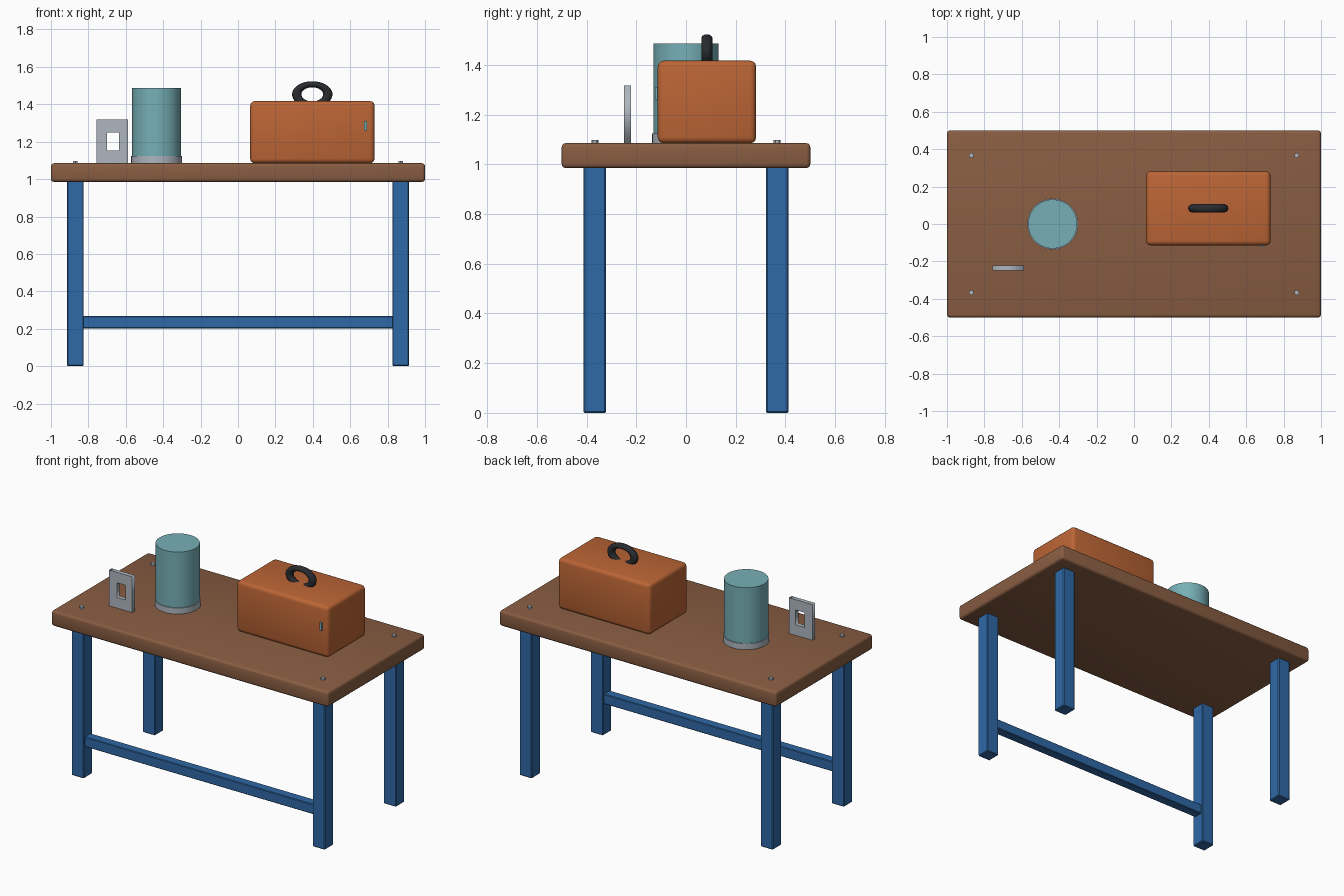
import bpy
import math

if "Cube" in bpy.data.objects:
    bpy.data.objects.remove(bpy.data.objects["Cube"])


def material(name, r, g, b):
    m = bpy.data.materials.new(name)
    m.diffuse_color = (r, g, b, 1)
    m.use_nodes = True
    m.node_tree.nodes["Principled BSDF"].inputs["Base Color"].default_value = m.diffuse_color
    return m


WOOD = material("brown wood", 0.25, 0.11, 0.055)
BLUE = material("blue paint", 0.028, 0.14, 0.38)
ORANGE = material("orange paint", 0.50, 0.13, 0.036)
TEAL = material("teal paint", 0.18, 0.43, 0.47)
STEEL = material("grey steel", 0.42, 0.47, 0.52)
BLACK = material("black rubber", 0.022, 0.024, 0.028)


def finish(name, mat, bevel=0, segments=2, smooth=True):
    ob = bpy.context.object
    ob.name = name
    ob.data.materials.append(mat)
    if bevel:
        mod = ob.modifiers.new("bevel", 'BEVEL')
        mod.width = bevel
        mod.segments = segments
        bpy.ops.object.modifier_apply(modifier=mod.name)
    if smooth:
        bpy.ops.object.shade_smooth_by_angle(angle=math.radians(35))
    return ob


def box(name, lo, hi, mat, bevel=0, segments=2):
    """Box between two corners, with rounded edges."""
    bpy.ops.mesh.primitive_cube_add(size=1, location=[(a + b) / 2 for a, b in zip(lo, hi)])
    bpy.context.object.scale = [b - a for a, b in zip(lo, hi)]
    bpy.ops.object.transform_apply(location=False, rotation=False, scale=True)
    return finish(name, mat, bevel, segments)


def cylinder(name, x, y, z0, z1, radius, sides, mat, bevel=0):
    bpy.ops.mesh.primitive_cylinder_add(vertices=sides, radius=radius, depth=z1 - z0,
                                        location=(x, y, (z0 + z1) / 2))
    return finish(name, mat, bevel)


TOP = 1.085

# Table top
box("table_top", (-1, -0.5, 0.985), (1, 0.5, TOP), WOOD, 0.016, 3)

# Legs and the bolts above them
for sx, side in ((-1, "left"), (1, "right")):
    for sy, end in ((-1, "front"), (1, "back")):
        x, y = 0.87 * sx, 0.367 * sy
        box(f"{end}_{side}_leg", (x - 0.045, y - 0.045, 0), (x + 0.045, y + 0.045, 0.99),
            BLUE, 0.005, 1)
        cylinder(f"{end}_{side}_bolt", x, y, TOP - 0.005, TOP + 0.013, 0.014, 6, STEEL)

# Front stretcher
box("front_stretcher", (-0.83, -0.397, 0.202), (0.83, -0.335, 0.267), BLUE, 0.004, 1)

# Canister with its metal base
cylinder("canister_base", -0.435, 0, TOP, 1.124, 0.136, 48, STEEL)
cylinder("canister_body", -0.435, 0, 1.12, 1.487, 0.131, 48, TEAL)

# Toolbox, latch and handle
box("toolbox", (0.065, -0.114, TOP), (0.73, 0.282, 1.417), ORANGE, 0.024, 3)
box("toolbox_latch", (0.675, -0.124, 1.26), (0.69, -0.11, 1.31), TEAL)
bpy.ops.mesh.primitive_torus_add(major_radius=0.083, minor_radius=0.025, major_segments=40,
                                 minor_segments=14, location=(0.397, 0.084, 1.453),
                                 rotation=(math.pi / 2, 0, 0))
bpy.context.object.scale = (1, 0.65, 0.9)
finish("toolbox_handle", BLACK)

# Steel plate with a rectangular window, made by extruding a two-loop curve
curve = bpy.data.curves.new("steel_plate", 'CURVE')
curve.dimensions = '2D'
curve.fill_mode = 'BOTH'
curve.extrude = 0.014
for x0, x1, z0, z1 in ((-0.757, -0.589, TOP, 1.318), (-0.70, -0.636, 1.154, 1.25)):
    loop = curve.splines.new('POLY')
    loop.points.add(3)
    for p, (x, z) in zip(loop.points, ((x0, z0), (x1, z0), (x1, z1), (x0, z1))):
        p.co = (x, z, 0, 1)
    loop.use_cyclic_u = True
plate = bpy.data.objects.new("steel_plate", curve)
plate.location.y = -0.235
plate.rotation_euler.x = math.pi / 2
bpy.context.collection.objects.link(plate)
bpy.ops.object.select_all(action='DESELECT')
plate.select_set(True)
bpy.context.view_layer.objects.active = plate
bpy.ops.object.convert(target='MESH')
finish("steel_plate", STEEL, smooth=False)
